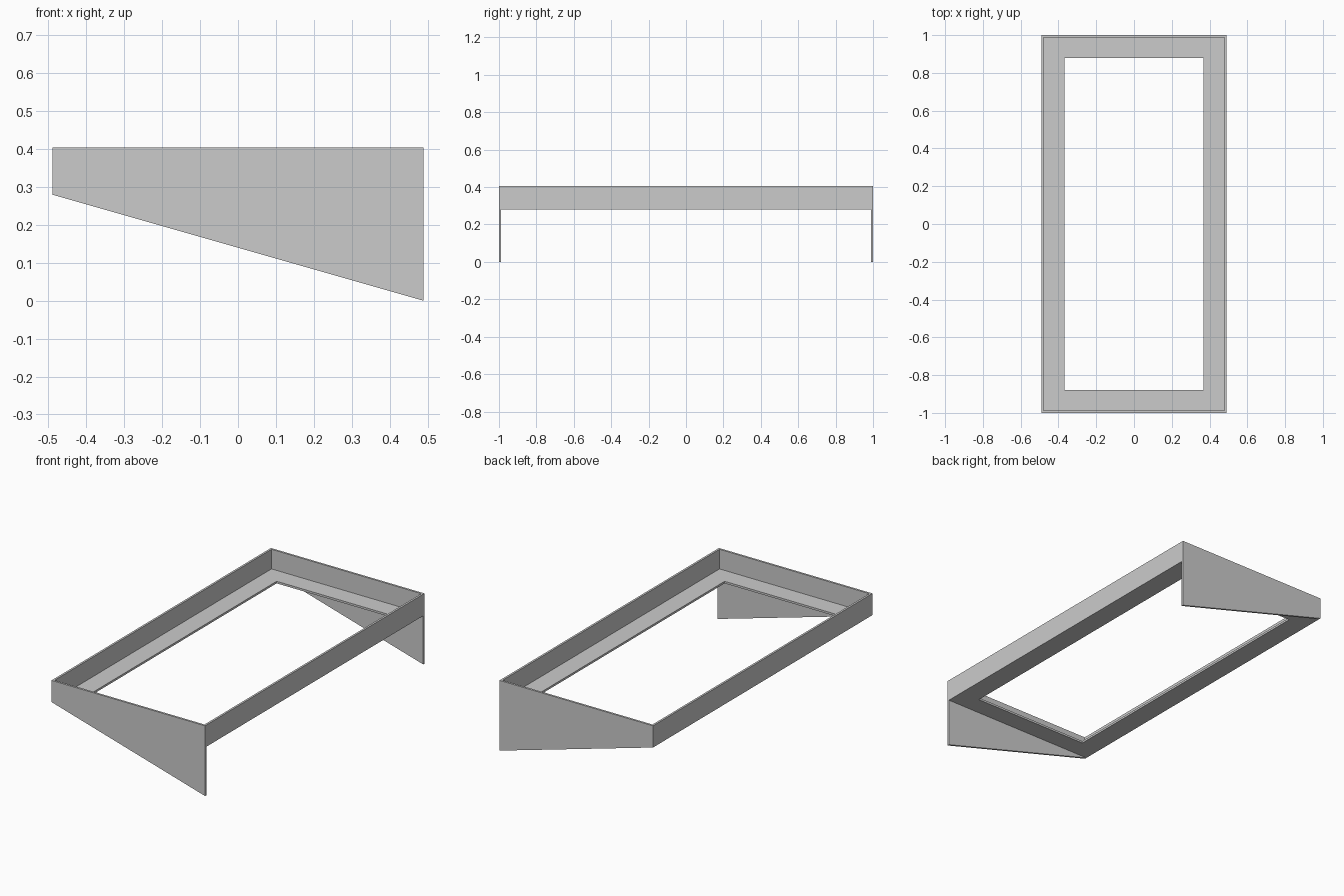
import bpy, bmesh
from mathutils import Vector

if "Cube" in bpy.data.objects:
    bpy.data.objects.remove(bpy.data.objects["Cube"])

HX, HY = 0.49, 1.0        # half footprint
Z0, Z1 = 0.28, 0.405      # angle-iron bottom and top
T, W = 0.012, 0.122       # sheet thickness, flange width


def prism(name, profile, offset):
    """Extrude a closed planar profile along an offset vector."""
    bm = bmesh.new()
    face = bm.faces.new([bm.verts.new(p) for p in profile])
    ext = bmesh.ops.extrude_face_region(bm, geom=[face], use_keep_orig=True)
    verts = [g for g in ext["geom"] if isinstance(g, bmesh.types.BMVert)]
    bmesh.ops.translate(bm, verts=verts, vec=Vector(offset))
    bmesh.ops.recalc_face_normals(bm, faces=bm.faces)
    mesh = bpy.data.meshes.new(name)
    bm.to_mesh(mesh)
    bm.free()
    obj = bpy.data.objects.new(name, mesh)
    bpy.context.collection.objects.link(obj)
    return obj


# Tapered side plates, deeper towards +x
taper = [(-HX, Z0), (HX, 0.0), (HX, Z1), (-HX, Z1)]
for s, tag in ((-1, "front"), (1, "back")):
    prism(f"{tag}_side_plate", [(x, s * HY, z) for x, z in taper], (0, -s * T, 0))

# Long L-section rails between the plates
section = [(HX, Z0), (HX, Z1), (HX - T, Z1), (HX - T, Z0 + T),
           (HX - W, Z0 + T), (HX - W, Z0)]
for s, tag in ((-1, "left"), (1, "right")):
    prism(f"{tag}_angle_rail", [(s * x, -HY + T, z) for x, z in section],
          (0, 2 * (HY - T), 0))

# Short flanges along the inside of each plate
for s, tag in ((-1, "front"), (1, "back")):
    strip = [(HY - T, Z0), (HY - T, Z0 + T), (HY - W, Z0 + T), (HY - W, Z0)]
    prism(f"{tag}_end_flange", [(-HX + W, s * y, z) for y, z in strip],
          (2 * (HX - W), 0, 0))
